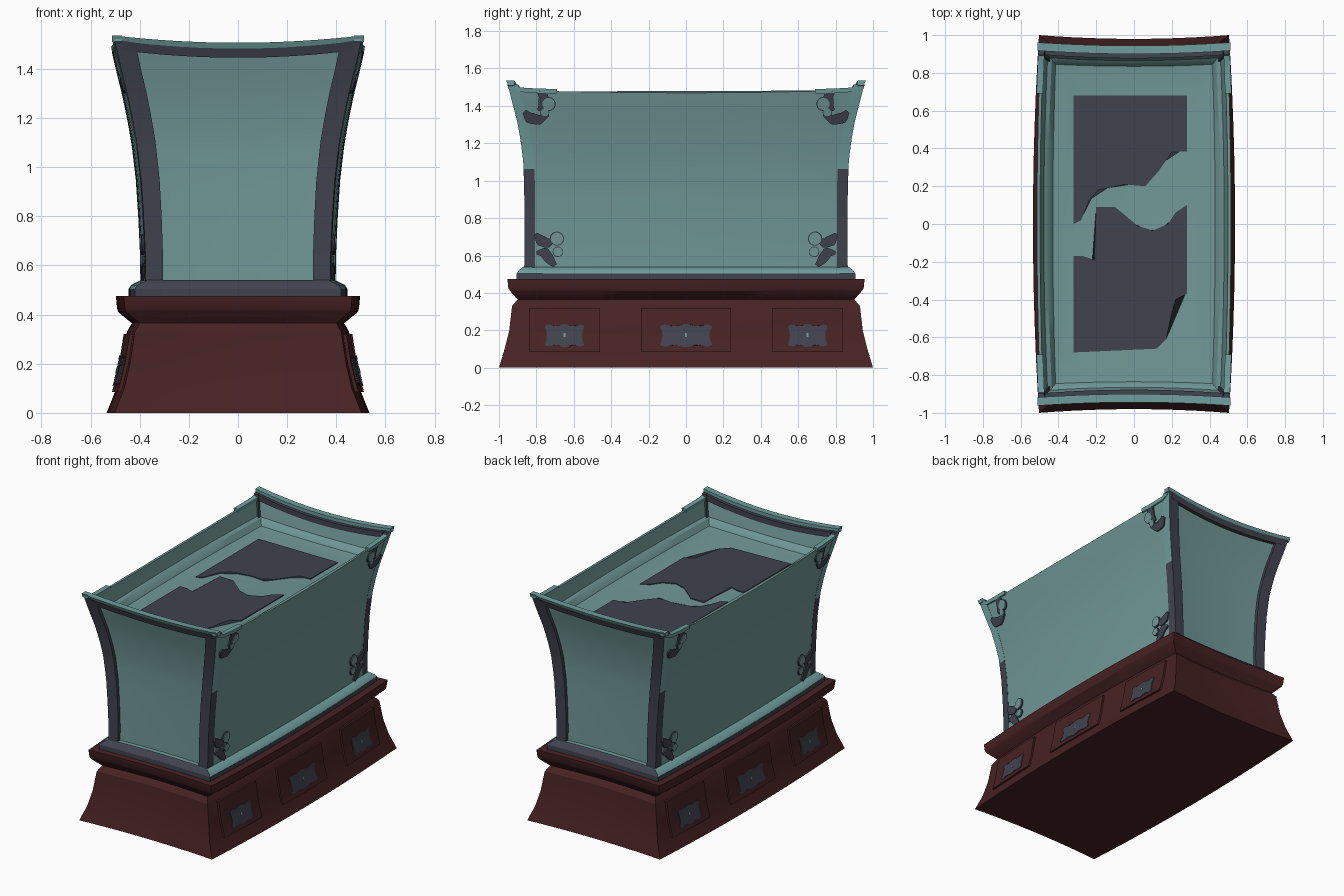
import bpy, bmesh, math

cube = bpy.data.objects.get("Cube")
if cube:
    bpy.data.objects.remove(cube, do_unlink=True)


def material(name, rgb):
    m = bpy.data.materials.new(name)
    m.use_nodes = True
    m.diffuse_color = (*rgb, 1)
    m.node_tree.nodes["Principled BSDF"].inputs["Base Color"].default_value = (*rgb, 1)
    return m


GLASS = material("pale teal glass", (0.165, 0.31, 0.31))
TRIM = material("teal trim", (0.16, 0.34, 0.34))
SLATE = material("dark slate", (0.052, 0.055, 0.077))
WOOD = material("dark red wood", (0.064, 0.016, 0.017))
made = []

# Profiles: height, half width and half length at the corners
BASE = [(0, .503, 1), (.05, .483, .985), (.1, .463, .97), (.2, .44, .945), (.33, .42, .93),
        (.365, .40, .90), (.41, .455, .94), (.425, .46, .95), (.475, .465, .955)]
LEDGE = [(.475, .42, .905), (.505, .42, .905), (.52, .41, .895), (.54, .37, .87)]
TANK = [(.52, .375, .865), (.65, .377, .864), (.8, .384, .864), (.95, .394, .865),
        (1.1, .412, .87), (1.2, .43, .882), (1.3, .451, .899), (1.4, .476, .924), (1.52, .503, .955)]


def lerp(table, t):
    """Piecewise linear lookup of every column after the first."""
    t = min(max(t, table[0][0]), table[-1][0])
    for p, q in zip(table, table[1:]):
        if t <= q[0]:
            k = (t - p[0]) / (q[0] - p[0])
            return [a + (b - a) * k for a, b in zip(p[1:], q[1:])]


def bulge(t):
    return 1 - t * t


def loft(name, rings, mats, rule=None):
    """Skin a list of equal closed rings and cap both ends."""
    bm = bmesh.new()
    rows = [[bm.verts.new(p) for p in r] for r in rings]
    n = len(rows[0])
    for lo, hi in zip(rows, rows[1:]):
        for i in range(n):
            j = (i + 1) % n
            bm.faces.new((lo[i], lo[j], hi[j], hi[i]))
    bm.faces.new(rows[0])
    bm.faces.new(rows[-1])
    bmesh.ops.recalc_face_normals(bm, faces=bm.faces)
    if rule:
        bm.normal_update()
        for f in bm.faces:
            f.material_index = rule(f.calc_center_median(), f.normal)
    mesh = bpy.data.meshes.new(name)
    bm.to_mesh(mesh)
    bm.free()
    for m in mats:
        mesh.materials.append(m)
    ob = bpy.data.objects.new(name, mesh)
    bpy.context.collection.objects.link(ob)
    made.append(ob)
    return ob


def slab(name, fn, nu, nv, half, mat):
    """Curved sheet: fn(u, v, offset) with u and v from 0 to 1."""
    us = [i / nu for i in range(nu + 1)]
    rings = []
    for j in range(nv + 1):
        v = j / nv
        rings.append([fn(u, v, half) for u in us] + [fn(u, v, -half) for u in reversed(us)])
    return loft(name, rings, [mat])


def plan(z, a, b, bow_x, bow_y, n=12):
    """Rectangle with long sides bowed out and short ends bowed in."""
    ts = [2 * i / n - 1 for i in range(n)]
    side = [(a + bow_x * bulge(t), b * t, z) for t in ts]
    end = [(-a * t, b - bow_y * bulge(t), z) for t in ts]
    return side + end + [(-x, -y, z) for x, y, z in side + end]


def base_x(y, z):
    a, b = lerp(BASE, z)
    return a + .03 * bulge(y / b)


def pane_x(y, z):
    a, b = lerp(TANK, z)
    return a - .008 + .022 * bulge(y / b)


# Wooden base and stepped ledge
loft("wooden_base", [plan(z, a, b, .032, .02) for z, a, b in BASE], [WOOD])
loft("tank_ledge", [plan(z, a, b, .025, .01) for z, a, b in LEDGE], [SLATE, TRIM],
     lambda c, n: int(c.z > .506 and abs(n.x) > abs(n.y)))

# Drawers with wavy metal plates and keyholes
for s, side in ((1, "left"), (-1, "right")):
    for y0, half_w, plate_w in ((-.65, .19, .105), (0, .24, .14), (.65, .19, .105)):
        def drawer(u, v, d):
            y, z = y0 + half_w * (2 * u - 1), .085 + .235 * v
            return s * (base_x(y, z) + .004 + d), y, z

        def plate(u, v, d):
            t = 2 * u - 1
            half_h = .056 + .006 * math.cos(t * 7) - .012 * t ** 8
            z = .172 + half_h * (2 * v - 1)
            y = y0 + plate_w * t * (1 - .1 * math.sin(v * math.pi))
            return s * (base_x(y, z) + .015 + d), y, z

        def keyhole(u, v, d):
            y, z = y0 + .005 * (2 * u - 1), .165 + .02 * v
            return s * (base_x(y, z) + .019 + d), y, z

        slab(side + "_drawer", drawer, 8, 6, .01, WOOD)
        slab(side + "_drawer_plate", plate, 24, 6, .004, SLATE)
        slab(side + "_keyhole", keyhole, 1, 1, .002, TRIM)

# Long glass panes
for s, side in ((1, "left"), (-1, "right")):
    def long_pane(u, v, d):
        t = 2 * u - 1
        z = .52 + (.95 + .015 * t * t) * v
        y = t * (lerp(TANK, z)[1] - .02)
        return s * (pane_x(y, z) + d), y, z
    slab(side + "_glass", long_pane, 20, 20, .008, GLASS)

# End panes, top bars and arched rims
for s, end in ((-1, "front"), (1, "back")):
    def end_pane(u, v, d):
        t = 2 * u - 1
        z = .52 + (.975 - .03 * bulge(t)) * v
        a, b = lerp(TANK, z)
        return t * (a - .02), s * (b - .03 - .015 * bulge(t) + d), z

    def bar(half_x, y_in, y_out, z_lo, z_hi):
        rings = []
        for i in range(17):
            t = i / 8 - 1
            dy, dz = .018 * bulge(t), -.03 * bulge(t)
            rings.append([(half_x * t, s * (y - dy), z + dz) for y, z in
                          ((y_in, z_lo), (y_out - .012, z_lo), (y_out, z_hi), (y_in, z_hi))])
        return rings

    slab(end + "_glass", end_pane, 14, 20, .008, GLASS)
    loft(end + "_top_bar", bar(.47, .895, .955, 1.475, 1.512), [SLATE])
    loft(end + "_rim", bar(.512, .918, .962, 1.508, 1.536), [TRIM])

# Corner posts and the rim returns along the long sides
for sx in (1, -1):
    for sy in (1, -1):
        name = ("back_" if sy > 0 else "front_") + ("left" if sx > 0 else "right")
        rings = []
        for i in range(25):
            z = .53 + .985 * i / 24
            a, b = lerp(TANK, z)
            w = .07 + .012 * i / 24
            rings.append([(sx * x, sy * y, z) for x, y in
                          ((a, b), (a - w, b - .004), (a - w, b - .03),
                           (a - .025, b - .03), (a - .025, b - .058), (a + .004, b - .058))])
        loft(name + "_post", rings, [SLATE, TRIM],
             lambda c, n: int(n.x * sx > .6 and abs(c.x) > lerp(TANK, c.z)[0] - .012 and c.z > 1.05))

        rings = []
        for y, z in ((.69, 1.478), (.8, 1.481), (.885, 1.486), (.92, 1.502), (.955, 1.523)):
            x = pane_x(min(y, .93), 1.48) + .004
            rings.append([(sx * (x + dx), sy * y, z + dz) for dx, dz in
                          ((-.018, -.012), (.012, -.012), (.016, .012), (-.018, .012))])
        loft(name + "_rim_return", rings, [TRIM])

# Scroll ornaments: tapered leaves and round buds in the pane corners
LEAVES = [
    [(0, .865, 1.37, .012), (.3, .835, 1.335, .03), (.65, .785, 1.325, .026), (1, .735, 1.355, .008)],
    [(0, .79, 1.475, .008), (.4, .762, 1.45, .028), (.75, .765, 1.41, .024), (1, .79, 1.375, .006)],
    [(0, .805, .715, .01), (.35, .775, .68, .03), (.7, .74, .665, .025), (1, .705, .69, .008)],
    [(0, .80, .615, .008), (.35, .755, .615, .028), (.7, .73, .58, .026), (1, .70, .545, .012)],
]
BUDS = [(.735, 1.41, .038), (.755, 1.365, .024), (.69, .69, .038), (.685, .62, .028)]
for sx in (1, -1):
    for sy in (1, -1):
        for leaf in LEAVES:
            def scroll(u, v, d):
                y, z, w = lerp(leaf, v)
                y2, z2, _ = lerp(leaf, min(v + .08, 1))
                y1, z1, _ = lerp(leaf, max(v - .08, 0))
                ty, tz = y2 - y1, z2 - z1
                k = w * (2 * u - 1) / math.hypot(ty, tz)
                y, z = y - tz * k, z + ty * k
                return sx * (pane_x(y, z) + .012 + d), sy * y, z
            slab("scroll_leaf", scroll, 3, 14, .006, SLATE)
        for y0, z0, r0 in BUDS:
            for r, h, mat in ((r0, .012, SLATE), (r0 * .86, .016, GLASS)):
                rings = []
                for d in (0, h):
                    pts = [(y0 + r * math.cos(i * math.pi / 12), z0 + r * math.sin(i * math.pi / 12))
                           for i in range(24)]
                    rings.append([(sx * (pane_x(y, z) + .004 + d), sy * y, z) for y, z in pts])
                loft("scroll_bud", rings, [mat])

# Raised inner tray holding the water surface
loft("inner_tray", [plan(1.25, .42, .86, .02, .012), plan(1.385, .462, .895, .02, .012),
                    plan(1.372, .435, .87, .02, .012), plan(1.335, .415, .845, .015, .01),
                    plan(1.33, .38, .81, .01, .01)], [GLASS])

# Dark banks with a winding stream between them
NORTH = [(-.32, 0), (-.28, .02), (-.24, .12), (-.19, .18), (-.05, .21), (.06, .2),
         (.13, .28), (.2, .38), (.28, .385)]
SOUTH = [(-.32, -.17), (-.27, -.17), (-.21, -.19), (-.2, .09), (-.1, .09), (-.04, .04),
         (.02, -.01), (.1, -.035), (.18, 0), (.22, .06), (.28, .1)]
SHORE = [(-.32, -.68), (.12, -.66), (.17, -.61), (.2, -.47), (.22, -.4), (.28, -.37)]


def bank(low, high):
    def fn(u, v, d):
        x = -.32 + .6 * u
        lo, hi = lerp(low, x)[0], lerp(high, x)[0]
        return x, lo + (hi - lo) * v, 1.333 + d
    return fn


slab("north_bank", bank(NORTH, [(-.32, .68), (.28, .68)]), 60, 1, .003, SLATE)
slab("south_bank", bank(SHORE, SOUTH), 60, 1, .003, SLATE)

# Soft shading with crisp edges
bpy.ops.object.select_all(action='DESELECT')
for ob in made:
    ob.select_set(True)
bpy.context.view_layer.objects.active = made[0]
bpy.ops.object.shade_smooth_by_angle(angle=math.radians(32))
